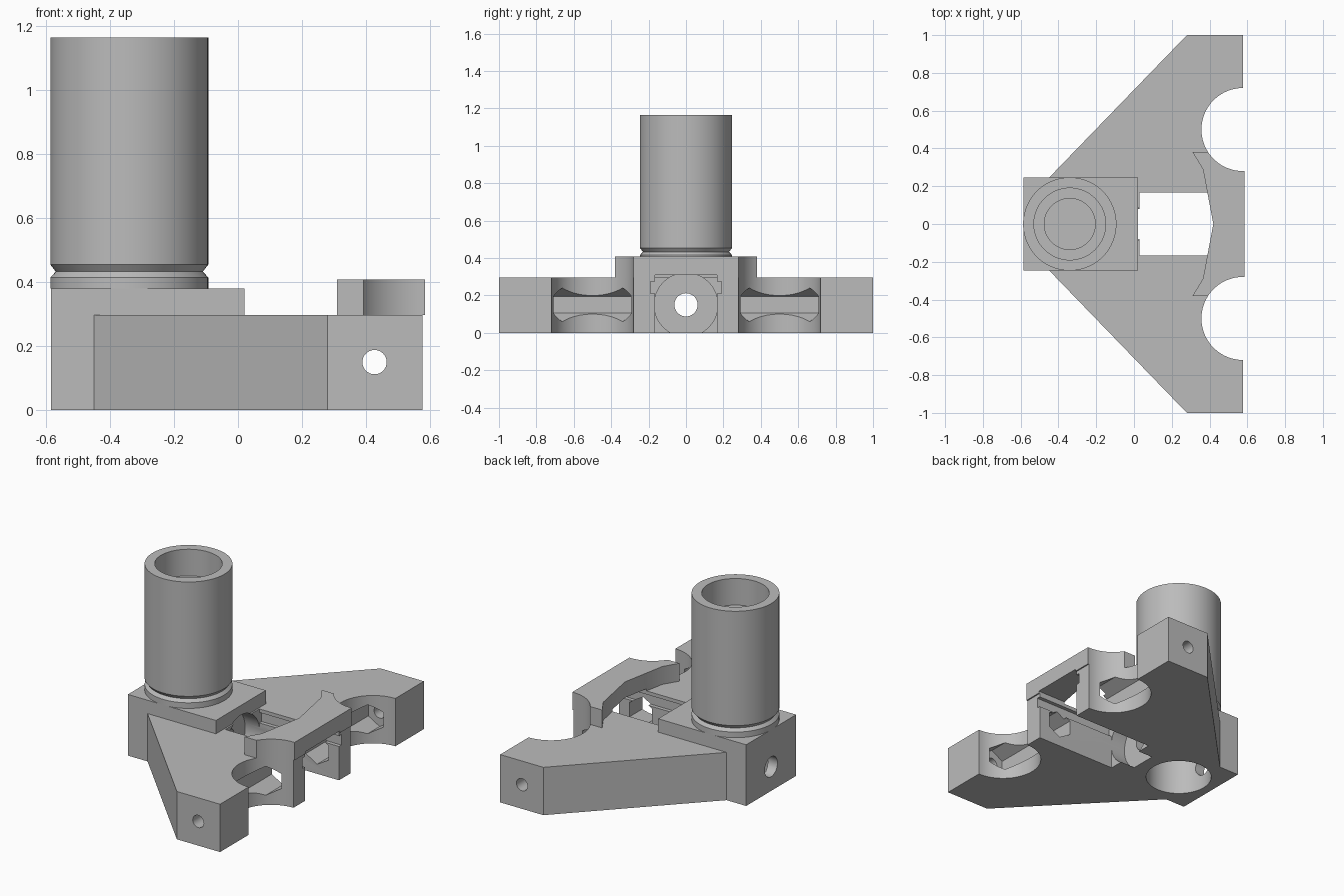
import bpy, bmesh
from math import cos, sin, pi, radians

if "Cube" in bpy.data.objects:
    bpy.data.objects.remove(bpy.data.objects["Cube"], do_unlink=True)

grey = bpy.data.materials.new("plain grey")
grey.use_nodes = True
COLOUR = (0.5, 0.5, 0.5, 1)
grey.diffuse_color = COLOUR
grey.node_tree.nodes["Principled BSDF"].inputs["Base Color"].default_value = COLOUR


def finish(name, bm):
    bmesh.ops.recalc_face_normals(bm, faces=bm.faces[:])
    mesh = bpy.data.meshes.new(name)
    bm.to_mesh(mesh)
    bm.free()
    mesh.materials.append(grey)
    ob = bpy.data.objects.new(name, mesh)
    bpy.context.collection.objects.link(ob)
    return ob


def prism(name, pts, axis, lo, hi):
    """Extrude a 2D outline along an axis from lo to hi."""
    place = {"x": lambda u, v: (lo, u, v), "y": lambda u, v: (u, lo, v),
             "z": lambda u, v: (u, v, lo)}[axis]
    bm = bmesh.new()
    face = bm.faces.new([bm.verts.new(place(u, v)) for u, v in pts])
    side = bmesh.ops.extrude_face_region(bm, geom=[face])
    verts = [g for g in side["geom"] if isinstance(g, bmesh.types.BMVert)]
    step = [(hi - lo) * (axis == a) for a in "xyz"]
    bmesh.ops.translate(bm, vec=step, verts=verts)
    return finish(name, bm)


def ring(u, v, r, n=64, turn=0.0):
    return [(u + r * cos(turn + 2 * pi * i / n), v + r * sin(turn + 2 * pi * i / n))
            for i in range(n)]


def mirrored(half):
    """Complete an outline by reflecting its second coordinate."""
    return half + [(u, -v) for u, v in reversed(half) if v != 0]


def boolean(ob, others, op):
    bpy.context.view_layer.objects.active = ob
    for other in others:
        mod = ob.modifiers.new(other.name, "BOOLEAN")
        mod.operation, mod.solver, mod.object = op, "EXACT", other
        bpy.ops.object.modifier_apply(modifier=mod.name)


def smooth(ob):
    bpy.ops.object.select_all(action="DESELECT")
    ob.select_set(True)
    bpy.context.view_layer.objects.active = ob
    bpy.ops.object.shade_smooth_by_angle(angle=radians(25))


TX = -0.34   # tube axis
HZ = 0.15    # height of the cross holes

# Winged base plate joined with the square socket block
frame = prism("frame", mirrored([(-0.45, 0.245), (0.28, 1), (0.577, 1)]), "z", 0, 0.297)
block = prism("socket_block", mirrored([(-0.585, 0.245), (0.02, 0.245)]), "z", 0, 0.38)
boolean(frame, [block], "UNION")

# Raised bridge across the channel
bridge = prism("bridge", mirrored([(0.585, 0.38), (0.31, 0.38), (0.365, 0.29), (0.42, 0)]),
               "z", 0.297, 0.408)

# Cutters: stepped channel, round recess, cross hole, socket bore
half = [(0.167, -0.1), (0.167, 0.21), (0.19, 0.21), (0.19, 0.275), (0.167, 0.275), (0.167, 0.31)]
channel = prism("channel_cutter", half + [(-y, z) for y, z in reversed(half)], "x", 0.03, 0.8)
recess = prism("recess_cutter", ring(0, HZ, 0.17), "x", -0.07, 0.1)
long_hole = prism("long_hole_cutter", ring(0, HZ, 0.062, 40), "x", -0.8, 0.2)
bore = prism("bore_cutter", ring(TX, 0, 0.19), "z", -0.1, 0.32)
rod_hole = prism("rod_hole_cutter", ring(0.427, HZ, 0.038, 32), "y", -1.2, 1.2)

# Cutters repeated on both wings: round bites and hexagonal nut slots
bites, slots = [], []
for side in (-1, 1):
    bites.append(prism("bite_cutter", ring(0.577, side * 0.5, 0.22, 80), "z", -0.1, 0.6))
    slots.append(prism("nut_slot_cutter", ring(0.427, HZ, 0.09, 6, pi / 2), "y",
                       side * 0.1, side * 0.78))

boolean(frame, [channel, recess, long_hole, bore] + bites + slots + [rod_hole], "DIFFERENCE")
boolean(bridge, [channel] + bites, "DIFFERENCE")
for helper in [block, channel, recess, long_hole, bore, rod_hole] + bites + slots:
    bpy.data.objects.remove(helper, do_unlink=True)

# Grooved tube with a stepped blind bore
profile = [(0, 0.38), (0.247, 0.38), (0.247, 0.415), (0.23, 0.433), (0.247, 0.455),
           (0.247, 1.165), (0.19, 1.165), (0.19, 1.0), (0.135, 1.0), (0.135, 0.45), (0, 0.45)]
bm = bmesh.new()
verts = [bm.verts.new((TX + r, 0, z)) for r, z in profile]
edges = [bm.edges.new(pair) for pair in zip(verts, verts[1:])]
bmesh.ops.spin(bm, geom=verts + edges, cent=(TX, 0, 0), axis=(0, 0, 1),
               angle=2 * pi, steps=80, use_merge=True)
bmesh.ops.remove_doubles(bm, verts=bm.verts[:], dist=0.0001)
tube = finish("tube", bm)

for ob in (frame, bridge, tube):
    smooth(ob)
